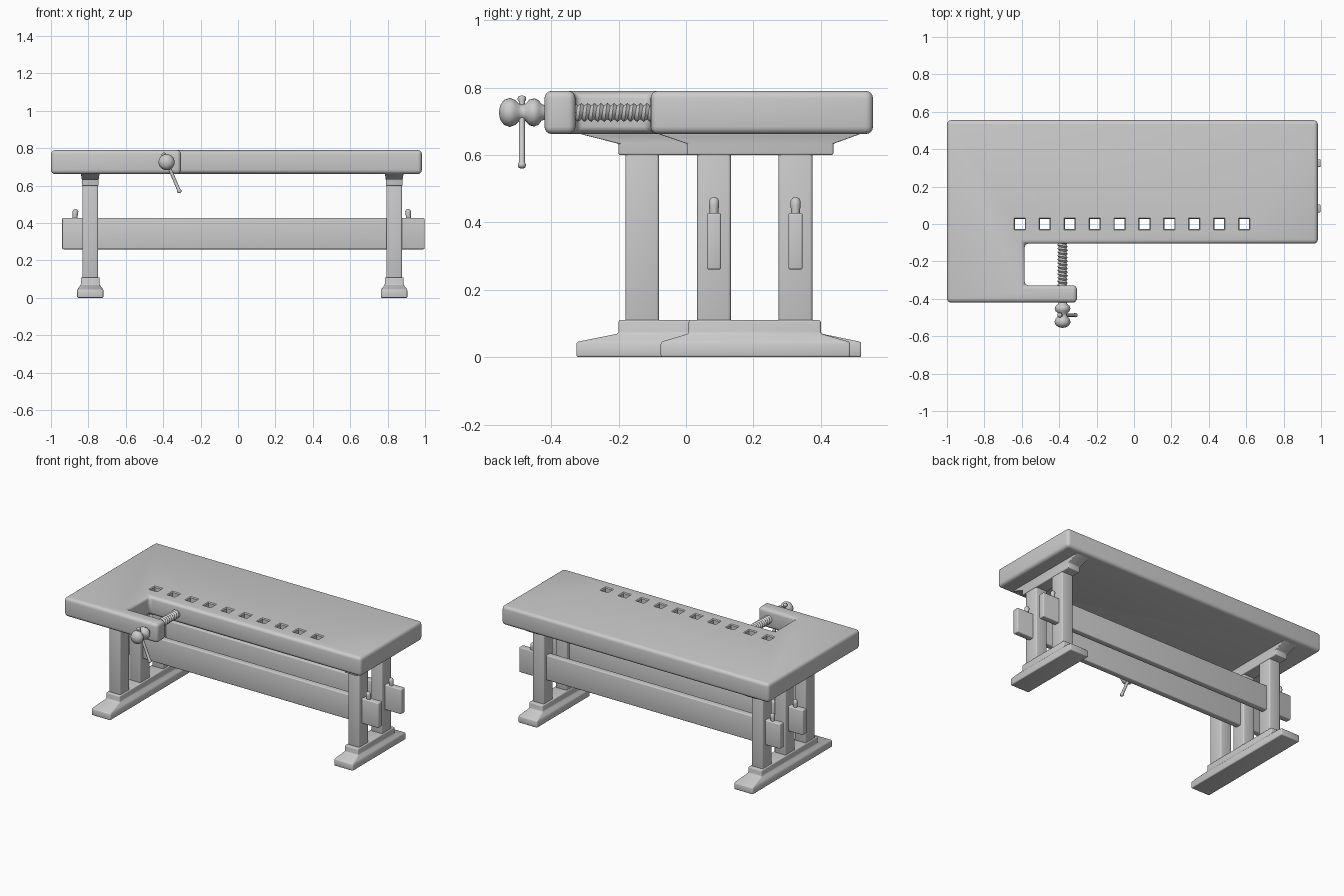
import bpy, bmesh, math
from mathutils import Vector

if "Cube" in bpy.data.objects:
    bpy.data.objects.remove(bpy.data.objects["Cube"])


def make(name, bm, bevel=0.0, segments=3, angle=35):
    bmesh.ops.recalc_face_normals(bm, faces=bm.faces)
    me = bpy.data.meshes.new(name)
    bm.to_mesh(me)
    bm.free()
    ob = bpy.data.objects.new(name, me)
    bpy.context.collection.objects.link(ob)
    bpy.ops.object.select_all(action='DESELECT')
    bpy.context.view_layer.objects.active = ob
    ob.select_set(True)
    if bevel:
        m = ob.modifiers.new("Bevel", 'BEVEL')
        m.width, m.segments, m.limit_method = bevel, segments, 'ANGLE'
        m.angle_limit = math.radians(20)
        bpy.ops.object.modifier_apply(modifier=m.name)
    bpy.ops.object.shade_smooth_by_angle(angle=math.radians(angle))
    return ob


def loft(bm, rings):
    """Skin a stack of equal-sized vertex rings and cap both ends."""
    rows = [[bm.verts.new(p) for p in ring] for ring in rings]
    n = len(rows[0])
    for a, b in zip(rows, rows[1:]):
        for i in range(n):
            bm.faces.new((a[i], a[(i + 1) % n], b[(i + 1) % n], b[i]))
    bm.faces.new(rows[0][::-1])
    bm.faces.new(rows[-1])


def rect(x, hw, y0, y1, z):
    return [(x - hw, y0, z), (x + hw, y0, z), (x + hw, y1, z), (x - hw, y1, z)]


def block(name, x0, x1, y0, y1, z0, z1, bevel):
    bm = bmesh.new()
    x, hw = (x0 + x1) / 2, (x1 - x0) / 2
    loft(bm, [rect(x, hw, y0, y1, z0), rect(x, hw, y0, y1, z1)])
    return make(name, bm, bevel)


def lathe(name, profile, loc, rot=(0, 0, 0), n=24):
    bm = bmesh.new()
    loft(bm, [[(r * math.cos(2 * math.pi * i / n), r * math.sin(2 * math.pi * i / n), t)
               for i in range(n)] for r, t in profile])
    ob = make(name, bm, angle=60)
    ob.location, ob.rotation_euler = loc, rot
    return ob


# Dog hole cutter: square shafts with a flared rim
bm = bmesh.new()
for i in range(10):
    x = -0.61 + i * 0.1332
    loft(bm, [rect(x, h, -h, h, z) for h, z in
              ((0.026, 0.6), (0.026, 0.784), (0.036, 0.796))])
cutter = make("hole_cutter", bm)
cutter.hide_render = True

# Bench top with the vise arm as one slab
outline = [(-1, -0.42), (-0.305, -0.42), (-0.305, -0.328), (-0.585, -0.328),
           (-0.585, -0.105), (0.983, -0.105), (0.983, 0.555), (-1, 0.555)]
bm = bmesh.new()
loft(bm, [[(x, y, z) for x, y in outline] for z in (0.662, 0.79)])
top = make("bench_top", bm, 0.022, 4)
m = top.modifiers.new("Holes", 'BOOLEAN')
m.operation, m.solver, m.object = 'DIFFERENCE', 'EXACT', cutter
bpy.ops.object.modifier_apply(modifier=m.name)
bpy.data.objects.remove(cutter)

# End frames: foot, legs and top bearer
frames = [("left", -0.79, (-0.325, 0.52), (-0.2, 0.4), (-0.325, 0.525), (-0.2, 0.437),
           (-0.13, 0.083, 0.325)),
          ("right", 0.835, (-0.075, 0.487), (0.008, 0.4), (-0.09, 0.525), (0.003, 0.437),
           (0.083, 0.325))]
for side, x, foot, step, wide, narrow, legs in frames:
    bm = bmesh.new()
    loft(bm, [rect(x, 0.07, *foot, 0), rect(x, 0.07, *foot, 0.045),
              rect(x, 0.05, *step, 0.07), rect(x, 0.05, *step, 0.11)])
    make(side + "_foot", bm, 0.006)
    bm = bmesh.new()
    loft(bm, [rect(x, 0.045, *narrow, 0.6), rect(x, 0.045, *narrow, 0.633),
              rect(x, 0.05, *wide, 0.665)])
    make(side + "_bearer", bm, 0.005)
    for i, y in enumerate(legs):
        block(f"{side}_leg_{i + 1}", x - 0.042, x + 0.042, y - 0.05, y + 0.05,
              0.1, 0.61, 0.008)

# Long rails through the legs, locked with pegs
for i, y in enumerate((0.083, 0.325)):
    block(f"rail_{i + 1}", -0.94, 0.998, y - 0.021, y + 0.021, 0.26, 0.427, 0.006)
    for side, px, s in (("left", -0.872, -1), ("right", 0.912, 1)):
        lathe(f"{side}_peg_{i + 1}",
              [(0.011, -0.03), (0.013, 0.01), (0.015, 0.025), (0.015, 0.04),
               (0.01, 0.048), (0.003, 0.051)], (px, y, 0.424), (0, -0.08 * s, 0), 16)

# Vise screw: helical thread strip
n, pitch, turns = 24, 0.0195, 13
bm = bmesh.new()
val, rid = [], []
for i in range(n * turns + 1):
    a, y = 2 * math.pi * i / n, -0.345 + pitch * i / n
    for row, r, d in ((val, 0.020, 0), (rid, 0.028, pitch / 2)):
        row.append(bm.verts.new((-0.382 + r * math.cos(a), y + d, 0.726 + r * math.sin(a))))
for i in range(n * turns):
    bm.faces.new((val[i], val[i + 1], rid[i + 1], rid[i]))
    if i + n + 1 <= n * turns:
        bm.faces.new((rid[i], rid[i + 1], val[i + n + 1], val[i + n]))
make("vise_screw", bm, angle=60)

# Turned vise knob and its sliding bar
lathe("vise_knob", [(0.02, 0), (0.024, 0.018), (0.036, 0.027), (0.042, 0.04),
                    (0.038, 0.055), (0.026, 0.066), (0.023, 0.076), (0.026, 0.086),
                    (0.037, 0.097), (0.043, 0.113), (0.037, 0.13), (0.022, 0.141),
                    (0.004, 0.145)],
      (-0.382, -0.41, 0.726), (math.pi / 2, 0, 0))
lathe("vise_bar", [(0.004, -0.179), (0.011, -0.176), (0.012, -0.168), (0.009, -0.16),
                   (0.009, 0.036), (0.013, 0.042), (0.012, 0.049), (0.004, 0.053)],
      (-0.38, -0.487, 0.726), (0, math.radians(-23), 0), 16)
